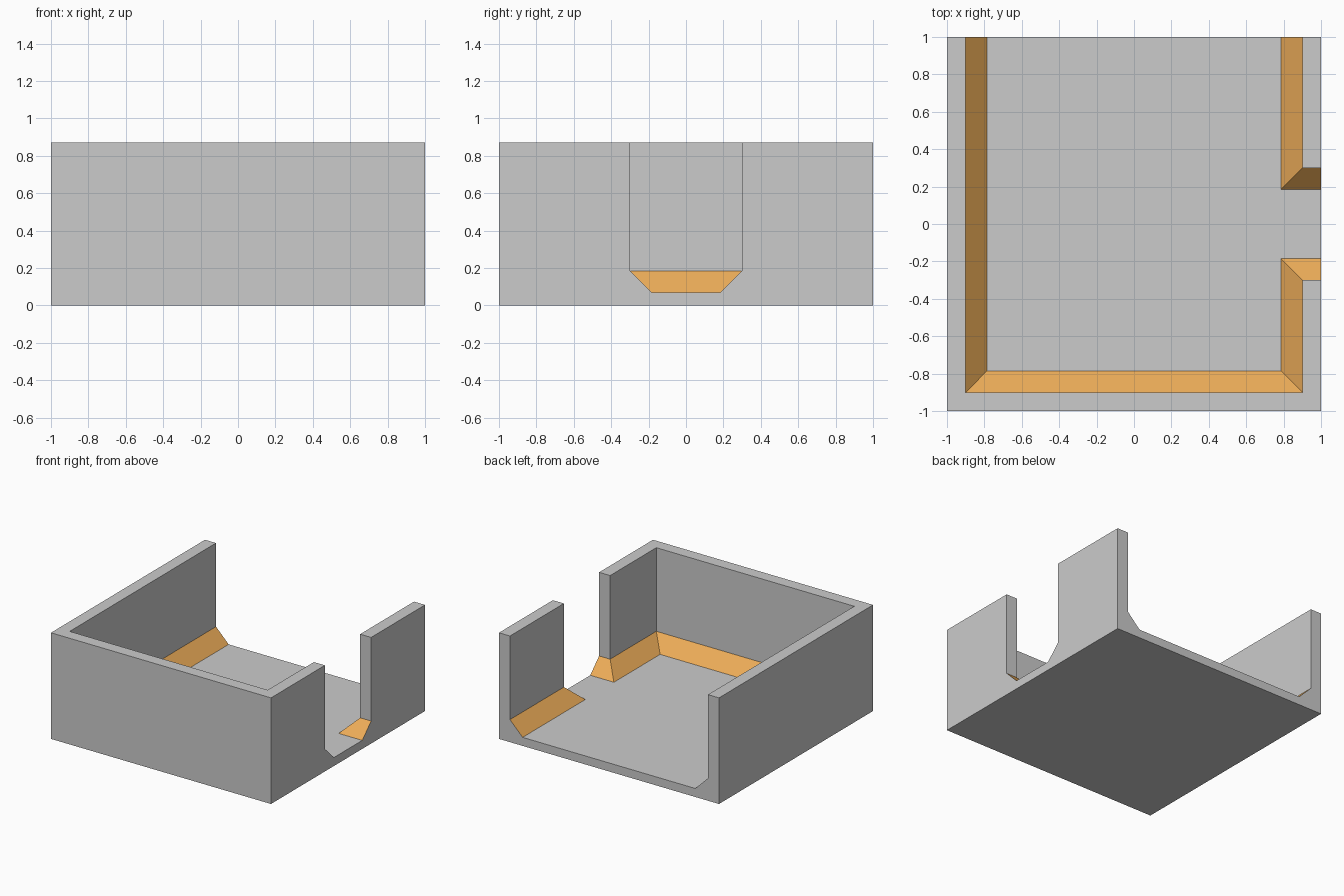
import bpy, bmesh

if "Cube" in bpy.data.objects:
    bpy.data.objects.remove(bpy.data.objects["Cube"])

H, FLOOR, CH = 0.872, 0.07, 0.115      # wall height, floor top, chamfer size
MID = FLOOR + CH
W = 0.9                                # inner wall face
D = 0.3                                # half width of the side opening
L, E = W - CH, D - CH                  # chamfer foot positions

# Inner wall paths (room on the left) and matching chamfer-foot paths
runs = [
    ([(-W, 1), (-W, -W), (W, -W), (W, -D), (1, -D)],
     [(-L, 1), (-L, -L), (L, -L), (L, -E), (1, -E)],
     [(1, -1), (-1, -1), (-1, 1)]),
    ([(1, D), (W, D), (W, 1)],
     [(1, E), (L, E), (L, 1)],
     [(1, 1)]),
]


def at(path, z):
    return [(x, y, z) for x, y in path]


def strip(lower, upper):
    return [(lower[i + 1], lower[i], upper[i], upper[i + 1])
            for i in range(len(lower) - 1)]


def make_object(name, faces):
    bm = bmesh.new()
    for face in faces:
        bm.faces.new([bm.verts.new(p) for p in face])
    bmesh.ops.remove_doubles(bm, verts=bm.verts[:], dist=1e-5)
    mesh = bpy.data.meshes.new(name)
    bm.to_mesh(mesh)
    bm.free()
    obj = bpy.data.objects.new(name, mesh)
    bpy.context.collection.objects.link(obj)
    return obj


shell, chamfer = [], []

# Walls, wall tops and the sloped strip at their foot
for wall, foot, outer in runs:
    shell += strip(at(wall, MID), at(wall, H))
    shell.append(at(wall + outer, H)[::-1])
    chamfer += strip(at(foot, FLOOR), at(wall, MID))

# Floor and underside
shell.append(at(runs[0][1] + runs[1][1], FLOOR))
shell.append(at([(-1, 1), (1, 1), (1, -1), (-1, -1)], 0))

# Closed outer sides: front and left
shell.append([(-1, -1, 0), (1, -1, 0), (1, -1, H), (-1, -1, H)])
shell.append([(-1, 1, 0), (-1, -1, 0), (-1, -1, H), (-1, 1, H)])


# Outer sides with an opening: right and back, as (across, z) profiles
def notched(half, foot):
    return [(-1, 0), (1, 0), (1, H), (half, H), (half, MID), (foot, FLOOR),
            (-foot, FLOOR), (-half, MID), (-half, H), (-1, H)]


shell.append([(1, a, z) for a, z in notched(D, E)])
shell.append([(-a, 1, z) for a, z in notched(W, L)])

make_object("room_shell", shell)
trim = make_object("floor_chamfer", chamfer)
orange = bpy.data.materials.new("orange")
orange.diffuse_color = (0.85, 0.42, 0.1, 1)
orange.use_nodes = True
orange.node_tree.nodes["Principled BSDF"].inputs["Base Color"].default_value = orange.diffuse_color
trim.data.materials.append(orange)
